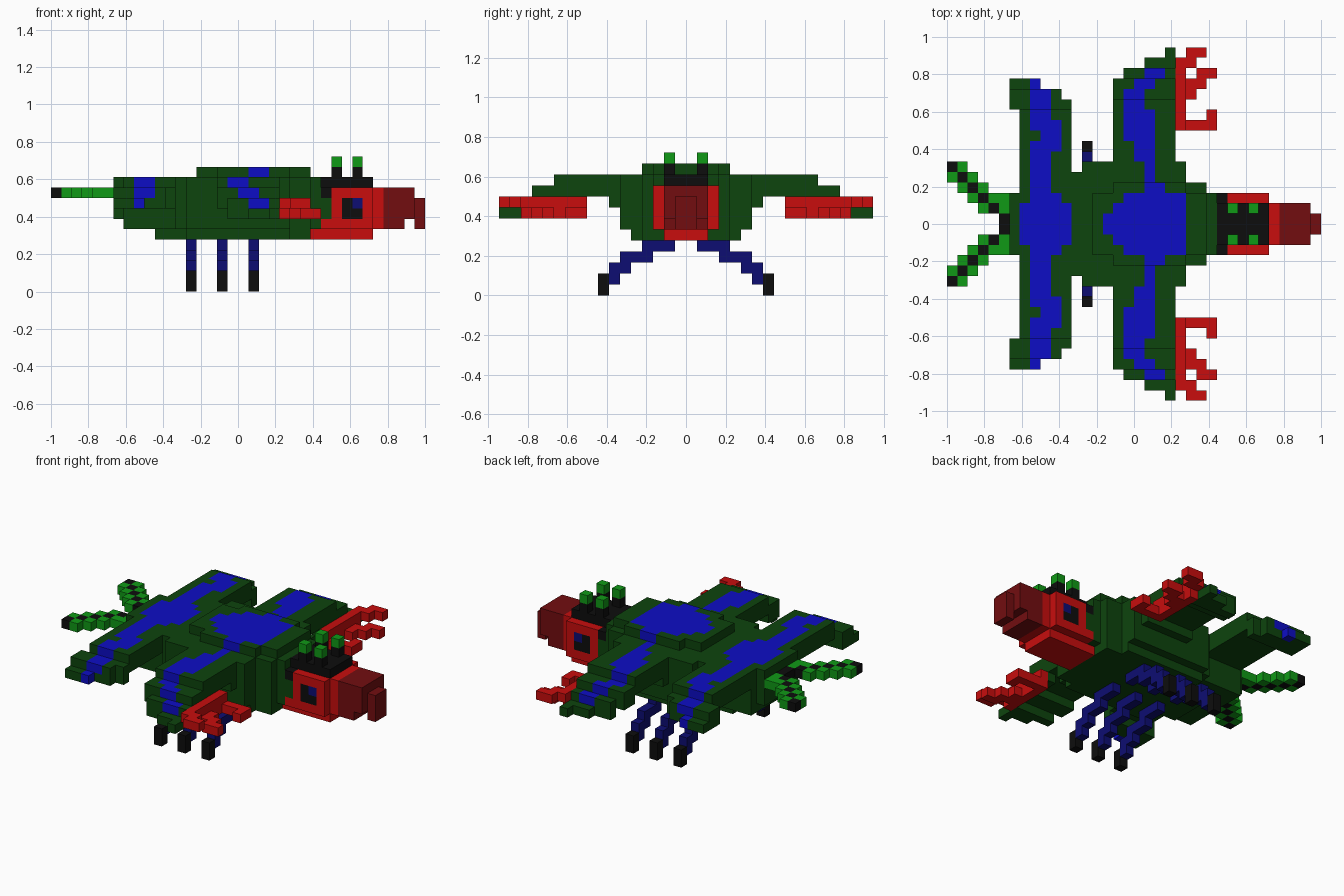
import bpy
import bmesh
from mathutils import Vector

cube = bpy.data.objects.get("Cube")
if cube:
    bpy.data.objects.remove(cube, do_unlink=True)

U = 1 / 18  # edge of one block; x runs 0..36, y is counted outward from the mirror plane

COLOURS = {
    "dark_green": (0.004, 0.058, 0.004),
    "bright_green": (0.005, 0.32, 0.008),
    "blue": (0.004, 0.004, 0.56),
    "navy": (0.004, 0.004, 0.17),
    "red": (0.58, 0.004, 0.004),
    "dark_red": (0.17, 0.004, 0.005),
    "black": (0.004, 0.004, 0.004),
}


def make_material(name, rgb):
    m = bpy.data.materials.new(name)
    m.use_nodes = True
    m.diffuse_color = (*rgb, 1)
    bsdf = m.node_tree.nodes["Principled BSDF"]
    bsdf.inputs["Base Color"].default_value = (*rgb, 1)
    bsdf.inputs["Roughness"].default_value = 0.9
    return m


MATS = {n: make_material(n, c) for n, c in COLOURS.items()}
cells = {}  # block position -> (part, colour)


def box(part, colour, xs, ys, zs):
    """Fill an inclusive range of blocks on both sides of the mirror plane."""
    for x in range(xs[0], xs[1] + 1):
        for y in range(ys[0], ys[1] + 1):
            for z in range(zs[0], zs[1] + 1):
                cells[x, y, z] = cells[x, -1 - y, z] = (part, colour)


def paint_top(colour, x0, x1, y):
    """Recolour the topmost block of each column in a row."""
    for x in range(x0, x1 + 1):
        for yy in (y, -1 - y):
            column = [c for c in cells if c[0] == x and c[1] == yy]
            if column:
                top = max(column, key=lambda c: c[2])
                cells[top] = (cells[top][0], colour)


G = "dark_green"

# Body: tapered hull, belly and raised back
box("body", G, (6, 6), (0, 2), (7, 10))
box("body", G, (7, 11), (0, 3), (6, 10))
box("body", G, (12, 12), (0, 4), (6, 10))
box("body", G, (13, 22), (0, 5), (6, 10))
box("body", G, (23, 24), (0, 3), (5, 10))
box("body", G, (25, 25), (0, 2), (6, 10))
box("body", G, (26, 26), (0, 2), (7, 8))
box("body", G, (10, 12), (0, 2), (5, 5))
box("body", G, (13, 22), (0, 4), (5, 5))
box("body", G, (14, 24), (0, 2), (11, 11))
box("body", G, (16, 22), (3, 3), (11, 11))

# Fore wings: stepped down towards the tips
box("fore_wings", G, (16, 21), (6, 11), (9, 10))
box("fore_wings", G, (16, 21), (6, 6), (8, 8))
box("fore_wings", G, (16, 21), (12, 13), (8, 9))
box("fore_wings", G, (21, 21), (9, 13), (8, 8))
box("fore_wings", G, (17, 21), (14, 14), (7, 8))
box("fore_wings", G, (19, 21), (15, 15), (7, 7))
box("fore_wings", G, (21, 21), (16, 16), (7, 7))

# Hind wings
box("hind_wings", G, (7, 11), (4, 10), (9, 10))
box("hind_wings", G, (6, 11), (11, 11), (8, 9))
box("hind_wings", G, (6, 10), (12, 12), (8, 9))
box("hind_wings", G, (6, 8), (13, 13), (8, 8))

# Blue markings, each row given as (first x, last x) outward from the middle
FORE = [(15, 22), (16, 22), (17, 22), (19, 20), (19, 19), (19, 19), (18, 19), (18, 19),
        (17, 19), (17, 19), (17, 19), (17, 18), (17, 18), (18, 19), (19, 20)]
HIND = [(7, 11), (7, 11), (8, 10), (8, 9), (8, 9), (8, 9), (8, 9), (8, 10),
        (9, 10), (8, 10), (8, 9), (8, 9), (8, 9), (8, 8)]
for rows in (FORE, HIND):
    for y, (a, b) in enumerate(rows):
        paint_top("blue", a, b, y)

# Claws: a bar along the wing edge with short fingers
box("claws", "red", (22, 22), (9, 14), (7, 8))
for x0, x1, y, z in [(23, 25, 9, 7), (25, 25, 10, 7), (23, 23, 12, 7), (23, 24, 13, 7),
                     (24, 25, 14, 7), (22, 23, 15, 8), (23, 24, 16, 8)]:
    box("claws", "red", (x0, x1), (y, y), (z, z))

# Head, jaw and crown
box("head", "red", (25, 30), (0, 1), (5, 5))
box("head", "red", (26, 30), (0, 2), (6, 6))
box("head", "red", (27, 30), (0, 2), (7, 9))
box("head", "red", (31, 31), (0, 1), (6, 9))
box("crown", "black", (26, 26), (0, 2), (9, 9))
box("crown", "black", (26, 30), (0, 1), (10, 10))

# Eyes
box("eyes", "black", (28, 29), (2, 2), (7, 8))
box("eyes", "navy", (29, 29), (2, 2), (8, 8))

# Antennae
for x in (27, 29):
    box("antennae", "black", (x, x), (1, 1), (11, 11))
    box("antennae", "bright_green", (x, x), (1, 1), (12, 12))

# Hooked beak
box("beak", "dark_red", (32, 33), (0, 1), (6, 9))
box("beak", "dark_red", (34, 34), (0, 1), (7, 9))
box("beak", "dark_red", (35, 35), (0, 0), (6, 8))

# Forked tail: green diagonal strands with a black core
box("tail", "bright_green", (5, 5), (1, 2), (9, 9))
for y in range(6):
    if y:
        box("tail", "bright_green", (max(0, 4 - y), 6 - y), (y, y), (9, 9))
    box("tail", "black", (5 - y, 5 - y), (y, y), (9, 9))

# Three pairs of legs stepping outward to black feet
for name, x in (("hind_legs", 13), ("middle_legs", 16), ("fore_legs", 19)):
    for y0, y1, z in [(1, 3, 4), (3, 5, 3), (5, 6, 2), (6, 6, 1)]:
        box(name, "navy", (x, x), (y0, y1), (z, z))
    box(name, "black", (x, x), (7, 7), (0, 1))

# Outer faces of a block: direction and its four corners
FACES = [((1, 0, 0), ((1, 0, 0), (1, 1, 0), (1, 1, 1), (1, 0, 1))),
         ((-1, 0, 0), ((0, 0, 0), (0, 0, 1), (0, 1, 1), (0, 1, 0))),
         ((0, 1, 0), ((0, 1, 0), (0, 1, 1), (1, 1, 1), (1, 1, 0))),
         ((0, -1, 0), ((0, 0, 0), (1, 0, 0), (1, 0, 1), (0, 0, 1))),
         ((0, 0, 1), ((0, 0, 1), (1, 0, 1), (1, 1, 1), (0, 1, 1))),
         ((0, 0, -1), ((0, 0, 0), (0, 1, 0), (1, 1, 0), (1, 0, 0)))]


def build(part):
    """Make one mesh object from the exposed block faces of a part."""
    own = {p: c for p, (n, c) in cells.items() if n == part}
    used = sorted(set(own.values()))
    bm = bmesh.new()
    verts = {}
    for p, colour in own.items():
        for d, corners in FACES:
            if (p[0] + d[0], p[1] + d[1], p[2] + d[2]) in cells:
                continue
            loop = []
            for c in corners:
                q = (p[0] + c[0], p[1] + c[1], p[2] + c[2])
                if q not in verts:
                    verts[q] = bm.verts.new(Vector((q[0] - 18, q[1], q[2])) * U)
                loop.append(verts[q])
            bm.faces.new(loop).material_index = used.index(colour)
    mesh = bpy.data.meshes.new(part)
    bm.to_mesh(mesh)
    bm.free()
    for colour in used:
        mesh.materials.append(MATS[colour])
    bpy.context.collection.objects.link(bpy.data.objects.new(part, mesh))


for part in sorted({n for n, _ in cells.values()}):
    build(part)
